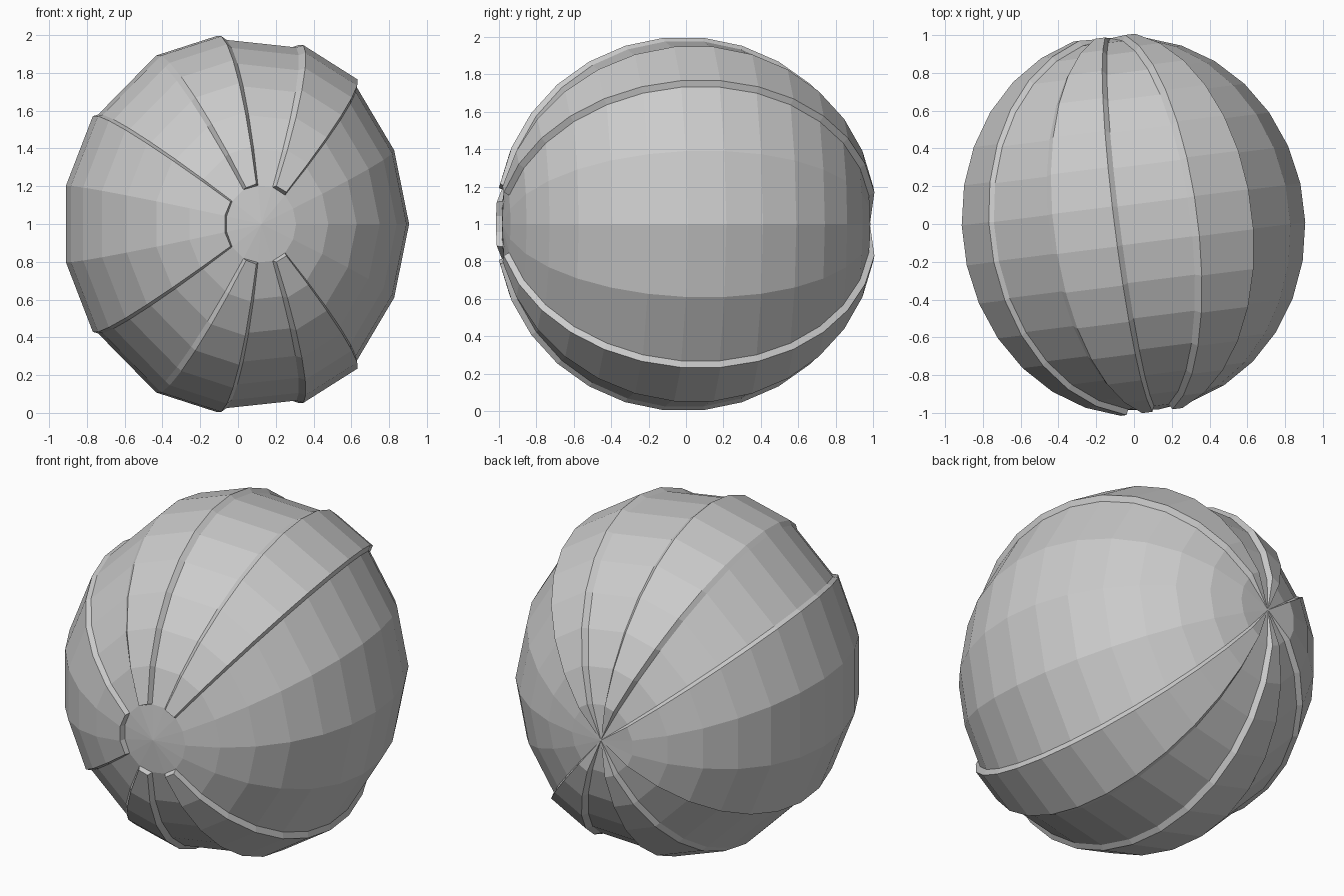
import bpy, bmesh, math
from mathutils import Vector, Matrix

if "Cube" in bpy.data.objects:
    bpy.data.objects.remove(bpy.data.objects["Cube"])

SEG = 15            # latitude bands from front pole to back pole
AXIAL = 0.99        # half length along the pole axis
LIFT = 0.03         # height of the raised stripes at the poles

# Upper half of the equator section: (base x, z), (raised x, z), which surfaces occur, in order
L, R = 0, 1
half = [
    ((0.905, 0.000), None, [L]),
    ((0.825, 0.392), None, [L]),
    ((0.620, 0.735), (0.627, 0.770), [L, R]),
    ((0.300, 0.940), (0.337, 0.952), [R, L]),
    ((-0.075, 0.980), (-0.103, 1.000), [L, R]),
    ((-0.448, 0.875), (-0.425, 0.897), [R, L]),
    ((-0.738, 0.582), (-0.765, 0.575), [L, R]),
    ((-0.880, 0.198), (-0.910, 0.203), [R]),
]
upper = [(b, r if s else b, s) for b, r, order in half for s in order]
mirrored = [((b[0], -b[1]), (r[0], -r[1]), s) for b, r, s in reversed(upper[1:])]
section = upper + mirrored


def point(theta, entry, raised=True):
    base, top, s = entry
    sn, cs = math.sin(theta), math.cos(theta)
    k = math.sqrt(sn) if (raised and s) else 0
    x = base[0] * sn + (top[0] - base[0]) * k
    z = base[1] * sn + (top[1] - base[1]) * k
    y = -AXIAL * cs - (LIFT * cs if raised and s else 0)
    return Vector((x, y, z))


# Striped ball: flat front cap, stepped stripes running to the back pole
bm = bmesh.new()
angles = [math.pi * i / SEG for i in range(1, SEG)]
rings = [[bm.verts.new(point(angles[0], e, False)) for e in section]]
rings += [[bm.verts.new(point(a, e)) for e in section] for a in angles]
front = bm.verts.new((0, -AXIAL, 0))
back = bm.verts.new((0, AXIAL, 0))
n = len(section)
for j in range(n):
    k = (j + 1) % n
    bm.faces.new((front, rings[0][j], rings[0][k]))
    bm.faces.new((back, rings[-1][k], rings[-1][j]))
    for a, b in zip(rings, rings[1:]):
        bm.faces.new((a[j], b[j], b[k], a[k]))
bmesh.ops.remove_doubles(bm, verts=bm.verts, dist=0.0005)
bmesh.ops.recalc_face_normals(bm, faces=bm.faces)

# Slight turn about z, then stand on the ground
bm.transform(Matrix.Translation((0, 0, 1)) @ Matrix.Rotation(math.radians(7.2), 4, 'Z'))
mesh = bpy.data.meshes.new("striped_ball")
bm.to_mesh(mesh)
bm.free()
obj = bpy.data.objects.new("striped_ball", mesh)
bpy.context.collection.objects.link(obj)
